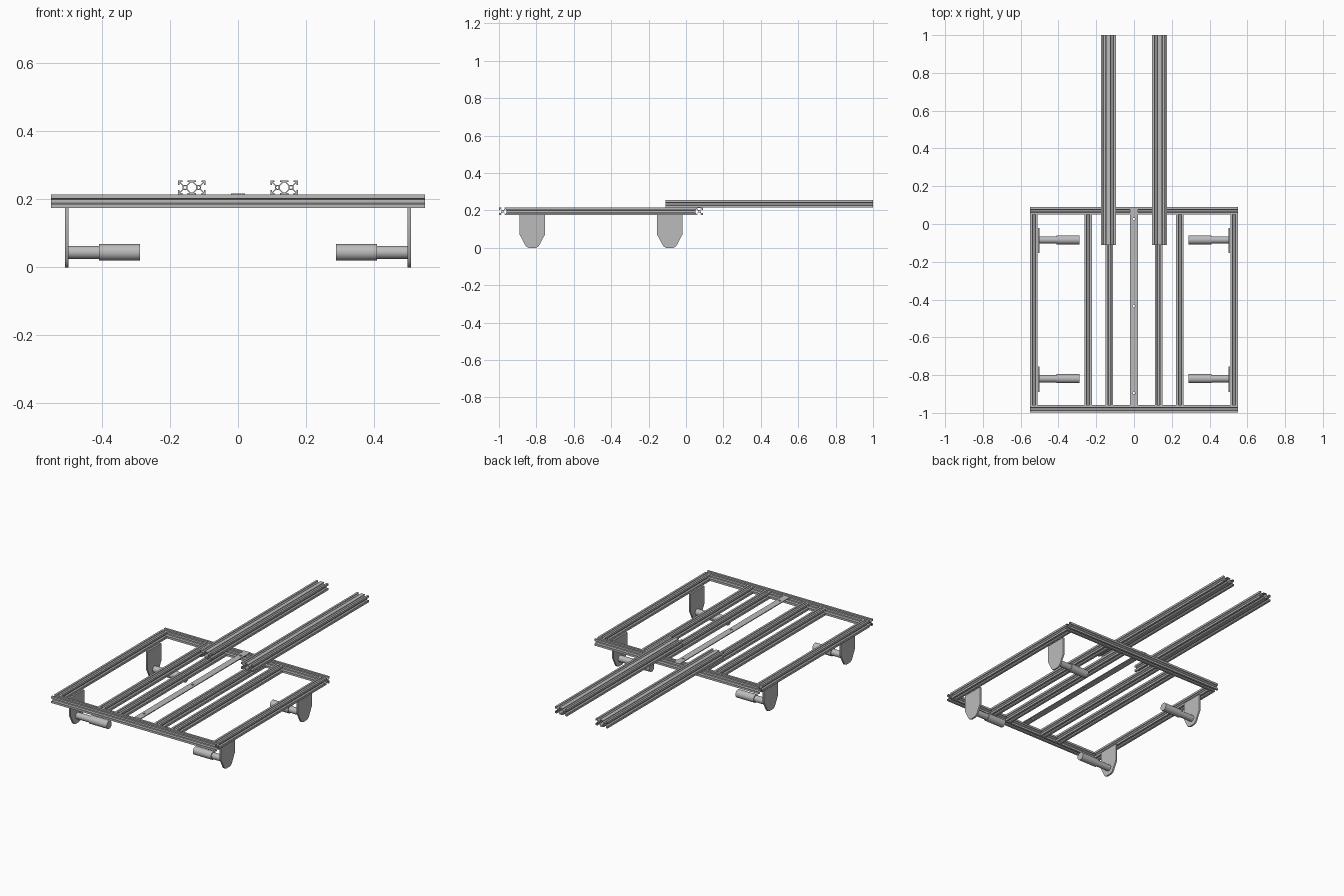
import bpy, math

if "Cube" in bpy.data.objects:
    bpy.data.objects.remove(bpy.data.objects["Cube"])

metal = bpy.data.materials.new("aluminium grey")
metal.diffuse_color = (0.5, 0.5, 0.5, 1)
metal.use_nodes = True
metal.node_tree.nodes["Principled BSDF"].inputs["Base Color"].default_value = metal.diffuse_color

ALONG_X = (math.pi / 2, 0, math.pi / 2)
ALONG_Y = (math.pi / 2, 0, 0)
FLAT = (0, 0, 0)


def circle(r, cx=0, cy=0, n=16):
    return [(cx + r * math.cos(2 * math.pi * i / n), cy + r * math.sin(2 * math.pi * i / n))
            for i in range(n)]


def prism(name, loops, length, loc, rot):
    """Filled outline (inner loops become holes), extruded along its own z."""
    cu = bpy.data.curves.new(name, 'CURVE')
    cu.dimensions = '2D'
    cu.fill_mode = 'BOTH'
    cu.extrude = length / 2
    for loop in loops:
        s = cu.splines.new('POLY')
        s.points.add(len(loop) - 1)
        for p, (x, y) in zip(s.points, loop):
            p.co = (x, y, 0, 1)
        s.use_cyclic_u = True
    ob = bpy.data.objects.new(name, cu)
    bpy.context.collection.objects.link(ob)
    ob.location, ob.rotation_euler = loc, rot
    bpy.ops.object.select_all(action='DESELECT')
    ob.select_set(True)
    bpy.context.view_layer.objects.active = ob
    bpy.ops.object.convert(target='MESH')
    ob = bpy.context.object
    ob.data.materials.clear()
    ob.data.materials.append(metal)
    bpy.ops.object.shade_smooth_by_angle(angle=math.radians(30))
    return ob


# T-slot profile: half of one corner arm, from the core out to the tip
ARM = [(.007, .005), (.0165, .0145), (.0165, .008), (.02, .008), (.02, .02)]
BACK = [(y, x) for x, y in reversed(ARM[:-1])]


def turn(pts, k, cx=0):
    for _ in range(k % 4):
        pts = [(-y, x) for x, y in pts]
    return [(x + cx, y) for x, y in pts]


single = [sum((turn(ARM + BACK, k) for k in range(4)), []), circle(.004)]

# Double-width profile: two cells joined, with a closed cavity between them
c = .02
outer = (turn(ARM + BACK, 3, c) + turn(ARM + BACK, 0, c) + turn(ARM[:-1], 1, c)
         + turn(BACK, 0, -c) + turn(ARM + BACK, 1, -c) + turn(ARM + BACK, 2, -c)
         + turn(ARM[:-1], 3, -c) + turn(BACK, 2, c))
cavity = [(.013, -.005), (.013, .005), (.0035, .0145), (-.0035, .0145),
          (-.013, .005), (-.013, -.005), (-.0035, -.0145), (.0035, -.0145)]
double = [outer, cavity, circle(.004, c), circle(.004, -c)]

# Frame
Z = .195
prism("front_beam", single, 1.1, (0, -.979, Z), ALONG_X)
prism("back_beam", single, 1.1, (0, .07, Z), ALONG_X)
for x, label in ((.53, "side_beam"), (.243, "outer_joist"), (.13, "inner_joist")):
    for s in (-1, 1):
        prism(label, single, 1.009, (s * x, -.4545, Z), ALONG_Y)

# Long double rails lying on top of the frame
for s in (-1, 1):
    prism("long_rail", double, 1.11, (s * .136, .445, .235), ALONG_Y)

# Flat centre strip with three bolt holes
strip = [(-.02, -.525), (.02, -.525), (.02, .525), (-.02, .525)]
prism("centre_strip", [strip] + [circle(.007, 0, y) for y in (-.46, 0, .46)],
      .005, (0, -.434, .2145), FLAT)

# Hanging motor brackets and two-stage motors
side = [(.067, .175), (.067, .07), (.04, .018), (.031, .006), (.018, 0)]
bracket = side + [(-y, z) for y, z in reversed(side)]
for s in (-1, 1):
    for y in (-.822, -.087):
        prism("motor_bracket", [bracket], .01, (s * .504, y, 0), ALONG_X)
        for label, r, x0, x1 in (("gearbox", .019, .409, .5), ("motor", .024, .288, .409)):
            bpy.ops.mesh.primitive_cylinder_add(
                vertices=32, radius=r, depth=x1 - x0,
                location=(s * (x0 + x1) / 2, y + .003, .044), rotation=(0, math.pi / 2, 0))
            ob = bpy.context.object
            ob.name = label
            ob.data.materials.append(metal)
            bpy.ops.object.shade_smooth_by_angle(angle=math.radians(30))
